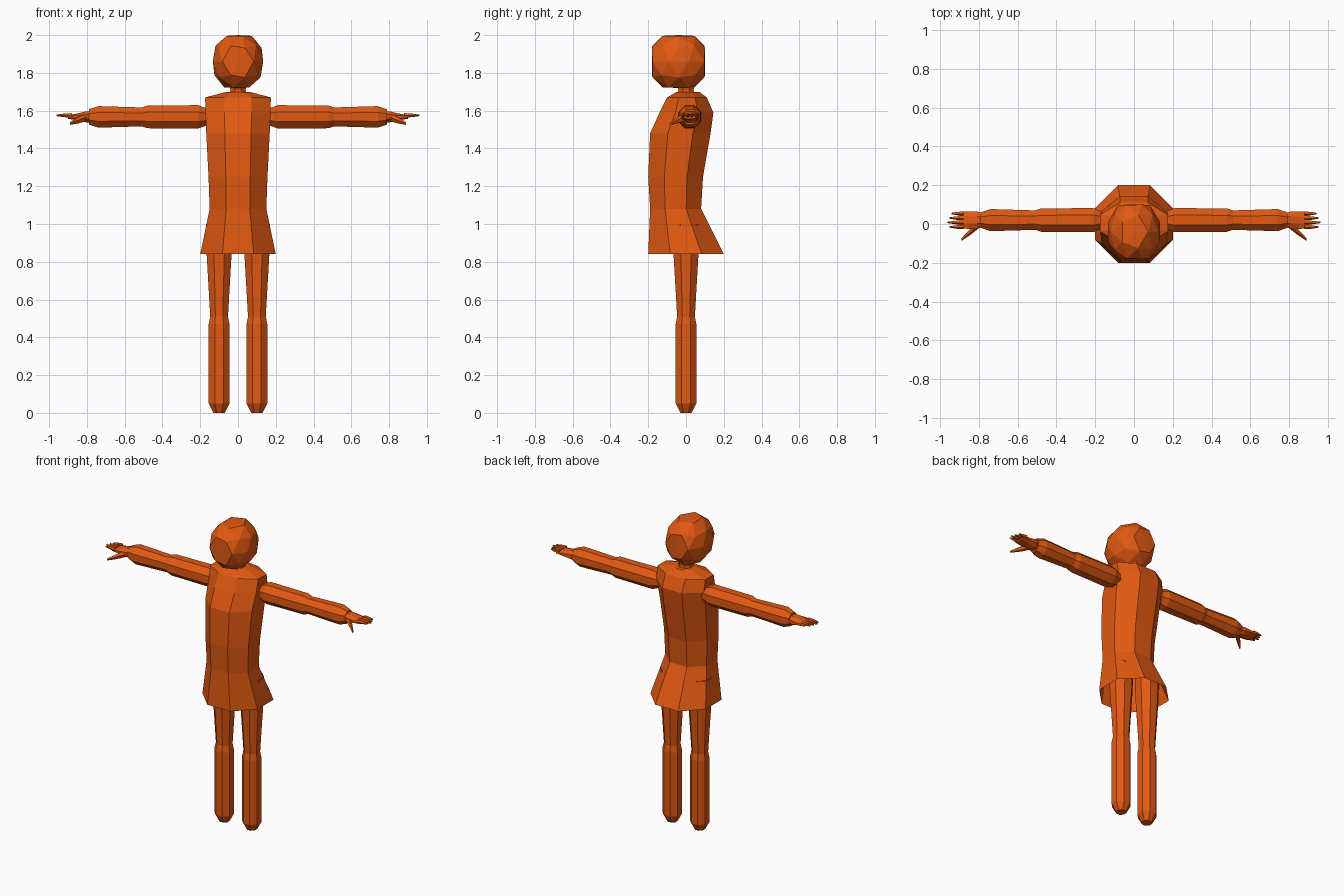
import bpy
import bmesh
import math
from mathutils import Vector

cube = bpy.data.objects.get("Cube")
if cube:
    bpy.data.objects.remove(cube, do_unlink=True)

orange = bpy.data.materials.new("burnt_orange")
orange.use_nodes = True
orange.diffuse_color = (0.76, 0.1, 0.006, 1)
shader = orange.node_tree.nodes["Principled BSDF"]
shader.inputs["Base Color"].default_value = orange.diffuse_color


def finish(name, bm, mirrored):
    """Turn a bmesh into a flat-shaded object, mirrored across x if paired."""
    bmesh.ops.recalc_face_normals(bm, faces=bm.faces[:])
    mesh = bpy.data.meshes.new(name)
    bm.to_mesh(mesh)
    bm.free()
    mesh.materials.append(orange)
    part = bpy.data.objects.new(name, mesh)
    bpy.context.collection.objects.link(part)
    if mirrored:
        part.modifiers.new("mirror", "MIRROR").use_axis[0] = True


def loft(name, rings, across, sides=8, open_start=False, mirrored=False):
    """Skin a list of (centre, width, depth) rings; across holds the two ring axes."""
    bm = bmesh.new()
    loops = []
    apothem = math.cos(math.pi / sides)
    for centre, width, depth in rings:
        loop = []
        for i in range(sides):
            angle = math.tau * (i + 0.5) / sides
            offset = across[0] * width * math.cos(angle) + across[1] * depth * math.sin(angle)
            loop.append(bm.verts.new(Vector(centre) + offset / apothem))
        loops.append(loop)
    for low, high in zip(loops, loops[1:]):
        for i in range(sides):
            bm.faces.new((low[i - 1], low[i], high[i], high[i - 1]))
    if not open_start:
        bm.faces.new(loops[0])
    bm.faces.new(loops[-1])
    finish(name, bm, mirrored)


X, Y, Z = Vector((1, 0, 0)), Vector((0, 1, 0)), Vector((0, 0, 1))
UPRIGHT = (X, Y)
SIDEWAYS = (Y, Z)

# Dress: half width, front and back at each height, open at the hem
dress_profile = [
    (0.84, 0.2, -0.2, 0.2),
    (1.08, 0.15, -0.19, 0.08),
    (1.25, 0.156, -0.2, 0.09),
    (1.48, 0.168, -0.19, 0.13),
    (1.59, 0.172, -0.14, 0.145),
    (1.67, 0.174, -0.1, 0.11),
    (1.7, 0.06, -0.05, 0.07),
]
dress_rings = []
for height, half_width, front, back in dress_profile:
    middle = Y * (front + back) / 2 + Z * height
    dress_rings.append((middle, half_width, (back - front) / 2))
loft("dress", dress_rings, UPRIGHT, open_start=True)

# Neck
neck_profile = [(1.67, 0.05), (1.71, 0.04), (1.76, 0.05)]
loft("neck", [(Z * height, radius, radius) for height, radius in neck_profile], UPRIGHT)

# Head: faceted ball with its face, back, chin and crown flattened
head_centre = Vector((0, -0.04, 1.86))
head_limit = 0.14
head = bmesh.new()
bmesh.ops.create_icosphere(head, subdivisions=2, radius=1)
for vert in head.verts:
    vert.co.x *= head_limit
    vert.co.y = max(-head_limit, min(head_limit, vert.co.y * 0.17))
    vert.co.z = max(-head_limit, min(head_limit, vert.co.z * 0.16))
    vert.co += head_centre
finish("head", head, mirrored=False)

# Legs: ankle, boot, boot top, knee, thigh
leg_profile = [(0, 0.03), (0.05, 0.055), (0.47, 0.055), (0.51, 0.047), (0.84, 0.066), (1, 0.07)]
leg_rings = [(X / 10 + Z * height, radius, radius) for height, radius in leg_profile]
loft("legs", leg_rings, UPRIGHT, mirrored=True)

# Arms: shoulder, sleeve, elbow, cuff, wrist
arm_line = Vector((0, 0.02, 1.567))
arm_profile = [(0.13, 0.04), (0.18, 0.05), (0.21, 0.062), (0.48, 0.06),
               (0.51, 0.05), (0.74, 0.057), (0.79, 0.04)]
arm_rings = [(arm_line + X * reach, radius, radius) for reach, radius in arm_profile]
loft("arms", arm_rings, SIDEWAYS, mirrored=True)

# Palms, thinning toward the knuckles
palm_profile = [(0.78, 0.035, 0.03), (0.81, 0.045, 0.028), (0.85, 0.045, 0.018), (0.9, 0.043, 0.01)]
palm_rings = [(arm_line + X * reach, width, depth) for reach, width, depth in palm_profile]
loft("palms", palm_rings, SIDEWAYS, mirrored=True)


def digit(name, root, tip, thickness):
    """Tapered finger from root to tip."""
    rings = [(root, thickness, thickness), (root.lerp(tip, 0.5), thickness * 0.8, thickness * 0.8),
             (tip, thickness / 3, thickness / 3)]
    loft(name, rings, SIDEWAYS, sides=5, mirrored=True)


# Fingers spread evenly, the middle one longest
spacing = 0.023
for place, finger in enumerate(("index", "middle", "ring", "little")):
    knuckle = arm_line + X * 0.88 + Y * spacing * (place - 1.5) + Z * 0.008
    length = 0.08 - 0.01 * abs(place - 1)
    digit(finger + "_fingers", knuckle, knuckle + X * length, 0.01)

# Thumbs pointing forward and down
thumb_root = arm_line + Vector((0.8, -0.02, 0))
digit("thumbs", thumb_root, thumb_root + Vector((0.09, -0.08, -0.035)), 0.018)
